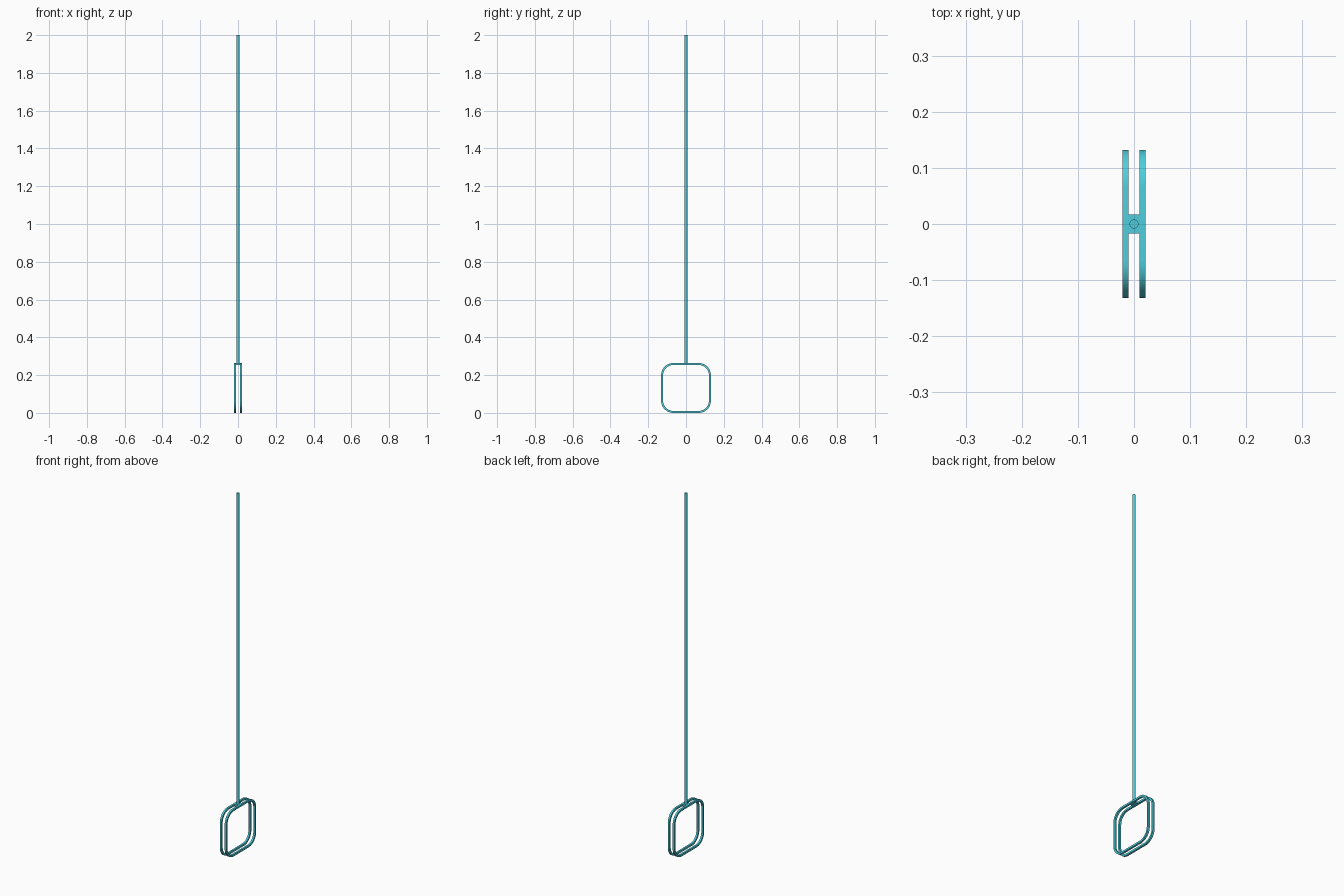
import bpy, bmesh, math

if "Cube" in bpy.data.objects:
    bpy.data.objects.remove(bpy.data.objects["Cube"])

mat = bpy.data.materials.new("cyan_metal")
mat.diffuse_color = (0.08, 0.62, 0.72, 1)
mat.use_nodes = True
mat.node_tree.nodes["Principled BSDF"].inputs["Base Color"].default_value = mat.diffuse_color

HALF, RADIUS, BAR = 0.132, 0.065, 0.0105   # loop half size, corner radius, bar thickness


def finish(obj, name):
    obj.name = name
    obj.data.materials.append(mat)
    bpy.ops.object.select_all(action='DESELECT')
    obj.select_set(True)
    bpy.context.view_layer.objects.active = obj
    bpy.ops.object.shade_smooth_by_angle(angle=math.radians(30))


def rounded_square(half, radius, steps=12):
    c = half - radius
    pts = []
    for k, (sy, sz) in enumerate([(1, 1), (-1, 1), (-1, -1), (1, -1)]):
        for i in range(steps + 1):
            a = math.pi / 2 * (k + i / steps)
            pts.append((sy * c + radius * math.cos(a), HALF + sz * c + radius * math.sin(a)))
    return pts


def loop_frame(name, x):
    # square-section bar bent into a rounded square
    outer = rounded_square(HALF, RADIUS)
    inner = rounded_square(HALF - BAR, RADIUS - BAR)
    bm = bmesh.new()
    rings = [[bm.verts.new((x + dx, y, z)) for y, z in pts]
             for pts, dx in ((outer, -BAR / 2), (outer, BAR / 2), (inner, BAR / 2), (inner, -BAR / 2))]
    n = len(outer)
    for r in range(4):
        a, b = rings[r], rings[(r + 1) % 4]
        for i in range(n):
            j = (i + 1) % n
            bm.faces.new((a[i], a[j], b[j], b[i]))
    bmesh.ops.recalc_face_normals(bm, faces=bm.faces)
    me = bpy.data.meshes.new(name)
    bm.to_mesh(me)
    bm.free()
    obj = bpy.data.objects.new(name, me)
    bpy.context.collection.objects.link(obj)
    finish(obj, name)


# pair of loops
loop_frame("left_loop", -0.0152)
loop_frame("right_loop", 0.0152)

# plate joining the loops at the top
bpy.ops.mesh.primitive_cube_add(size=1, location=(0, 0, 2 * HALF - BAR / 2))
plate = bpy.context.object
plate.scale = (0.022, 0.034, BAR)
bpy.ops.object.transform_apply(location=False, rotation=False, scale=True)
finish(plate, "joining_plate")

# long hanging rod
bottom = 2 * HALF - BAR / 2
bpy.ops.mesh.primitive_cylinder_add(vertices=32, radius=0.008, depth=2 - bottom,
                                    location=(0, 0, (2 + bottom) / 2))
finish(bpy.context.object, "hanging_rod")
